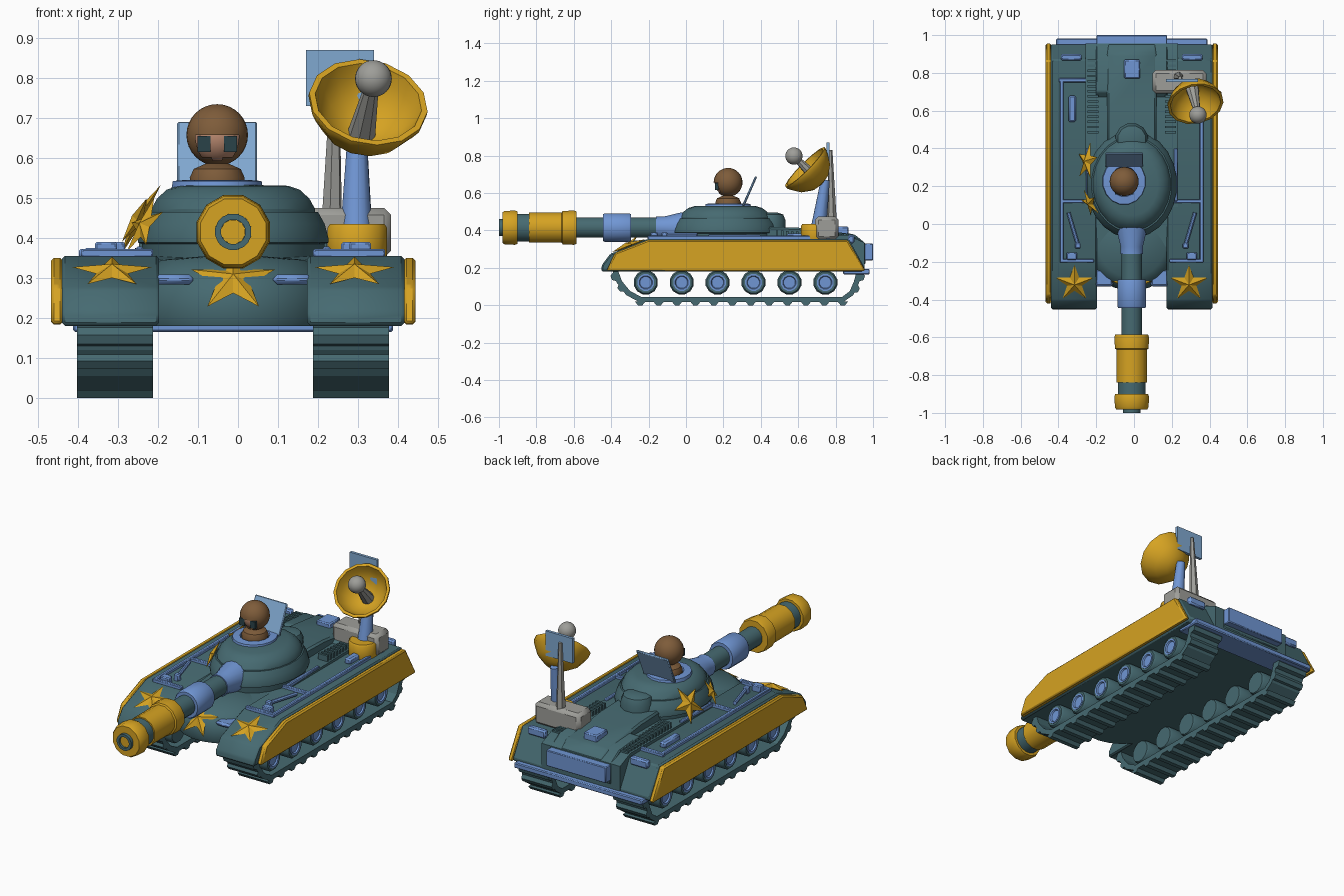
import bpy, bmesh, math
from mathutils import Matrix, Vector

if "Cube" in bpy.data.objects:
    bpy.data.objects.remove(bpy.data.objects["Cube"])

CX = -0.012  # the vehicle sits slightly left of the origin


def colour(name, *rgb):
    m = bpy.data.materials.new(name)
    lin = [((c / 255 + 0.055) / 1.055) ** 2.4 for c in rgb]
    m.diffuse_color = (*lin, 1)
    m.use_nodes = True
    m.node_tree.nodes["Principled BSDF"].inputs["Base Color"].default_value = m.diffuse_color
    return m


TEAL = colour("dark teal", 70, 106, 113)
BLUE = colour("soft blue", 112, 150, 212)
PANE = colour("pale blue", 128, 168, 208)
GOLD = colour("gold", 214, 163, 34)
GRAY = colour("gray", 158, 158, 153)
BROWN = colour("brown", 126, 92, 58)
SKIN = colour("skin", 192, 142, 116)
DARK = colour("dark lens", 42, 66, 72)


def finish(name, bm, mat, mirror=False, bevel=0, angle=38):
    bmesh.ops.remove_doubles(bm, verts=bm.verts, dist=1e-5)
    bmesh.ops.recalc_face_normals(bm, faces=bm.faces)
    for f in bm.faces:
        f.smooth = True
    for e in bm.edges:
        e.smooth = e.calc_face_angle(0) < math.radians(angle)
    me = bpy.data.meshes.new(name)
    bm.to_mesh(me)
    bm.free()
    me.materials.append(mat)
    ob = bpy.data.objects.new(name, me)
    bpy.context.collection.objects.link(ob)
    ob.location.x = CX
    if mirror:
        mod = ob.modifiers.new("mirror", "MIRROR")
        mod.use_mirror_merge = False
    if bevel:
        mod = ob.modifiers.new("bevel", "BEVEL")
        mod.width, mod.segments = bevel, 1
    return ob


def add_prism(bm, pts, x0, x1):
    a = [bm.verts.new((x0, y, z)) for y, z in pts]
    b = [bm.verts.new((x1, y, z)) for y, z in pts]
    bm.faces.new(a)
    bm.faces.new(b[::-1])
    n = len(pts)
    for i in range(n):
        j = (i + 1) % n
        bm.faces.new((a[i], b[i], b[j], a[j]))


def prism(name, pts, x0, x1, mat, **kw):
    bm = bmesh.new()
    add_prism(bm, pts, x0, x1)
    return finish(name, bm, mat, **kw)


def boxes(name, spans, mat, **kw):
    bm = bmesh.new()
    for x0, x1, y0, y1, z0, z1 in spans:
        add_prism(bm, [(y0, z0), (y1, z0), (y1, z1), (y0, z1)], x0, x1)
    return finish(name, bm, mat, **kw)


def frame(loc, axis=(0, 0, 1), scale=(1, 1, 1)):
    rot = Vector(axis).to_track_quat('Z', 'Y').to_matrix().to_4x4()
    return Matrix.Translation(loc) @ rot @ Matrix.Diagonal((*scale, 1))


def add_lathe(bm, prof, mtx, n):
    rings = [[bm.verts.new(mtx @ Vector((r * math.cos(t), r * math.sin(t), z)))
              for t in (2 * math.pi * (i + 0.5) / n for i in range(n))] for r, z in prof]
    for a, b in zip(rings, rings[1:]):
        for i in range(n):
            j = (i + 1) % n
            bm.faces.new((a[i], a[j], b[j], b[i]))


def lathe(name, prof, mat, mtx, n=16, **kw):
    bm = bmesh.new()
    add_lathe(bm, prof, mtx, n)
    return finish(name, bm, mat, **kw)


def rod(name, p, q, r0, r1, mat, n=8, **kw):
    d = Vector(q) - Vector(p)
    return lathe(name, [(0, 0), (r0, 0), (r1, d.length), (0, d.length)], mat, frame(p, d), n, **kw)


def star(name, loc, normal, R, spin=0, **kw):
    nz = Vector(normal).normalized()
    ux = Vector((0, 0, 1)).cross(nz).normalized()
    uy = nz.cross(ux)
    bm = bmesh.new()
    ring = []
    for i in range(10):
        t, r = math.pi / 2 + spin + i * math.pi / 5, R * (0.4 if i % 2 else 1)
        ring.append(bm.verts.new(Vector(loc) + ux * r * math.cos(t) + uy * r * math.sin(t)))
    top, back = bm.verts.new(Vector(loc) + nz * R * .2), bm.verts.new(Vector(loc) - nz * .01)
    for i in range(10):
        bm.faces.new((ring[i], ring[(i + 1) % 10], top))
        bm.faces.new((ring[(i + 1) % 10], ring[i], back))
    return finish(name, bm, GOLD, angle=5, **kw)


# Hull: side fenders, centre body, rounded nose, engine deck
prism("fender", [(-.452, .18), (-.45, .215), (-.405, .275), (-.2, .355), (.87, .355), (.955, .2), (.945, .18)],
      .185, .428, TEAL, mirror=True, bevel=.008)
prism("centre_hull", [(-.12, .18), (-.12, .345), (.3, .365), (.86, .375), (.955, .335), (.955, .18)],
      -.245, .245, TEAL)
lathe("hull_nose", [(0, .18), (.97, .18), (1, .2), (1, .25), (.93, .3), (.72, .345), (0, .36)], TEAL,
      frame((0, -.1, 0), scale=(.25, .255, 1)), 24)
prism("engine_deck", [(.4, .36), (.42, .42), (.6, .415), (.9, .38), (.955, .335), (.955, .3)],
      -.13, .13, TEAL, bevel=.01)
prism("deck_rear_block", [(.66, .36), (.7, .395), (.88, .38), (.96, .33), (.96, .22), (.9, .22)],
      -.19, .19, TEAL, bevel=.006)
boxes("vent_slat", [(.175, .235, y, y + .013, .36, .4 - .02 * i / 14)
                    for i, y in enumerate(.48 + .027 * k for k in range(15))], TEAL, mirror=True)

# Gold side skirts
prism("side_skirt", [(-.425, .185), (-.38, .28), (-.2, .35), (.865, .35), (.96, .183)],
      .425, .456, GOLD, mirror=True, bevel=.008)

# Tracks with cleats, and road wheels
outer = [(-.395, .19), (-.37, .12), (-.32, .055), (-.25, .017), (.84, .017), (.895, .055), (.925, .12), (.945, .19)]
inner = [(.915, .19), (.897, .125), (.875, .075), (.835, .045), (-.24, .045), (-.3, .077), (-.343, .13), (-.365, .19)]
bm = bmesh.new()
add_prism(bm, outer + inner, .2, .39)
for k in range(12):
    y = -.245 + .0985 * k
    add_prism(bm, [(y - .028, .02), (y - .012, 0), (y + .012, 0), (y + .028, .02)], .2, .39)
for y, z, a in ((-.35, .09, -52), (-.388, .15, -70), (.913, .085, 60), (.942, .15, 72)):
    c, s = math.cos(math.radians(a)), math.sin(math.radians(a))
    add_prism(bm, [(y + u * c - v * s, z + u * s + v * c)
                   for u, v in ((-.028, .012), (-.012, -.012), (.012, -.012), (.028, .012))], .2, .39)
finish("track", bm, TEAL, mirror=True, angle=10)
tyre, hub = bmesh.new(), bmesh.new()
for k in range(6):
    m = frame((.21, -.215 + .192 * k, .122), (1, 0, 0))
    add_lathe(tyre, [(0, 0), (.06, 0), (.066, .01), (.066, .165), (.058, .175), (.046, .175), (.046, .16), (0, .16)], m, 12)
    add_lathe(hub, [(0, .155), (.046, .155), (.046, .178), (.036, .178), (.032, .17), (0, .17)], m, 12)
finish("wheel_tyre", tyre, TEAL, mirror=True)
finish("wheel_hub", hub, BLUE, mirror=True)

# Blue fittings: rails, tool boxes, bumper, lamps
boxes("fender_rail", [(.36, .38, -.2, .77, .35, .372), (.24, .385, .75, .772, .35, .372),
                      (.2, .38, .11, .13, .35, .372), (.2, .38, -.205, -.185, .35, .372),
                      (.225, .243, .12, .4, .35, .378)], BLUE, mirror=True, bevel=.004)
boxes("stowage_box", [(.295, .335, .54, .68, .35, .385), (.265, .375, .865, .9, .33, .375)],
      BLUE, mirror=True, bevel=.008)
rod("tool_handle", (.335, .06, .375), (.285, -.11, .375), .011, .011, BLUE, mirror=True)
boxes("tool_clamp", [(.29, .345, -.19, -.15, .35, .39), (.27, .3, -.13, -.1, .35, .39)], BLUE, mirror=True, bevel=.005)
boxes("deck_hatch_box", [(-.04, .045, .77, .87, .37, .42)], BLUE, bevel=.006)
boxes("rear_bumper", [(-.4, .4, .84, .982, .165, .195)], BLUE, bevel=.005)
boxes("rear_box", [(-.187, .187, .95, 1, .24, .33)], BLUE, bevel=.004)
boxes("nose_lamp", [(.1, .195, -.33, -.24, .283, .308)], BLUE, mirror=True, bevel=.01)

# Turret
lathe("turret", [(0, .34), (.94, .34), (.96, .385), (1, .388), (1, .4), (.96, .435), (.89, .465), (.86, .465),
                 (.86, .472), (.8, .498), (.7, .52), (.58, .53), (0, .533)], TEAL,
      frame((0, .21, 0), scale=(.24, .285, 1)), 24, angle=30)
lathe("turret_bustle", [(0, .4), (1, .4), (1, .455), (.85, .485), (.5, .495), (0, .495)], TEAL,
      frame((0, .45, 0), scale=(.088, .085, 1)), 12)

# Main gun, turned along -y
gun = frame((0, 0, .415), (0, -1, 0))
lathe("gun_mantlet", [(0, -.06), (.085, -.06), (.082, .03), (.06, .12), (.06, .16), (0, .16)], BLUE, gun)
lathe("gun_barrel", [(0, .1), (.055, .1), (.055, .84), (.075, .84), (.075, .91), (.046, .91), (.046, 1),
                     (.031, 1), (.031, .975), (0, .975)], TEAL, gun)
lathe("gun_sleeve", [(0, .295), (.074, .295), (.078, .305), (.078, .435), (.072, .445), (0, .445)], BLUE, gun)
lathe("muzzle_drum", [(0, .585), (.09, .585), (.095, .6), (.092, .66), (.083, .665), (.083, .84), (0, .84)], GOLD, gun, 12)
lathe("muzzle_flange", [(.05, .9), (.09, .9), (.095, .915), (.092, .97), (.085, .982), (.046, .982)], GOLD, gun, 12)
lathe("muzzle_plug", [(0, .97), (.031, .97), (.031, .988), (0, .988)], GOLD, gun, 12)

# Star ornaments
star("fender_star", (.303, -.315, .315), (0, -.36, .93), .105, mirror=True)
star("nose_star", (0, -.325, .295), (0, -.75, .66), .11)
star("turret_star_large", (-.235, .33, .445), (-.86, .12, .5), .105, .3)
star("turret_star_small", (-.222, .11, .43), (-.8, -.4, .45), .08, .2)

# Hatch, lid and crewman
hx, hy = -.04, .225
lathe("hatch_ring", [(.085, .52), (.117, .52), (.113, .542), (.075, .545), (.07, .53)], BLUE, frame((hx, hy, 0), scale=(1, 1.08, 1)))
prism("hatch_lid", [(.3, .535), (.312, .53), (.38, .685), (.37, .692)], hx - .1, hx + .1, PANE, bevel=.004)
lathe("crew_shoulders", [(0, .52), (.066, .52), (.07, .55), (.06, .572), (.03, .585), (0, .59)], BROWN, frame((hx, hy, 0)))


def ball(name, mat, loc, r, keep=lambda c: True):
    bm = bmesh.new()
    bmesh.ops.create_uvsphere(bm, u_segments=24, v_segments=16, radius=r, matrix=Matrix.Translation(loc))
    c = Vector(loc)
    bmesh.ops.delete(bm, geom=[f for f in bm.faces if not keep(f.calc_center_median() - c)], context='FACES')
    return finish(name, bm, mat)


ball("crew_face", SKIN, (hx, hy, .657), .072)
ball("crew_helmet", BROWN, (hx, hy, .657), .077,
     lambda c: c.z > 0 or (c.y > -.045 and c.z > -.072) or abs(c.x) > .056)
for s in (-1, 1):  # goggle lenses
    x = hx + s * .033
    boxes("goggle_lens", [(x - .016, x + .016, hy - .07, hy - .05, .615, .655)], DARK)

# Radar: base, drum, arm, mast, plate, dish, feed horn
boxes("radar_base", [(.11, .395, .69, .815, .35, .475)], GRAY, bevel=.018)
lathe("radar_drum", [(0, .34), (.07, .34), (.077, .36), (.077, .425), (.07, .435), (0, .435)], GOLD,
      frame((.31, .69, 0)), 12)
rod("radar_arm", (.308, .71, .42), (.31, .745, .67), .041, .024, BLUE, 10)
rod("radar_mast", (.247, .78, .46), (.255, .773, .83), .026, .01, GRAY, 6)
boxes("antenna_plate", [(.182, .352, .752, .768, .73, .87)], PANE)
axis = Vector((.15, -.7, .7)).normalized()
centre = Vector((.337, .64, .735))
m = frame(centre, axis)
lathe("radar_dish", [(0, -.125), (.06, -.112), (.11, -.075), (.138, -.03), (.15, -.006), (.15, .006), (.135, .006),
                     (.122, -.03), (.096, -.068), (.052, -.1), (0, -.112)], GOLD, m, 14)
rod("feed_horn", centre - axis * .115, centre + axis * .08, .036, .016, GRAY, 8)
ball("feed_ball", GRAY, centre + axis * .09, .046)
